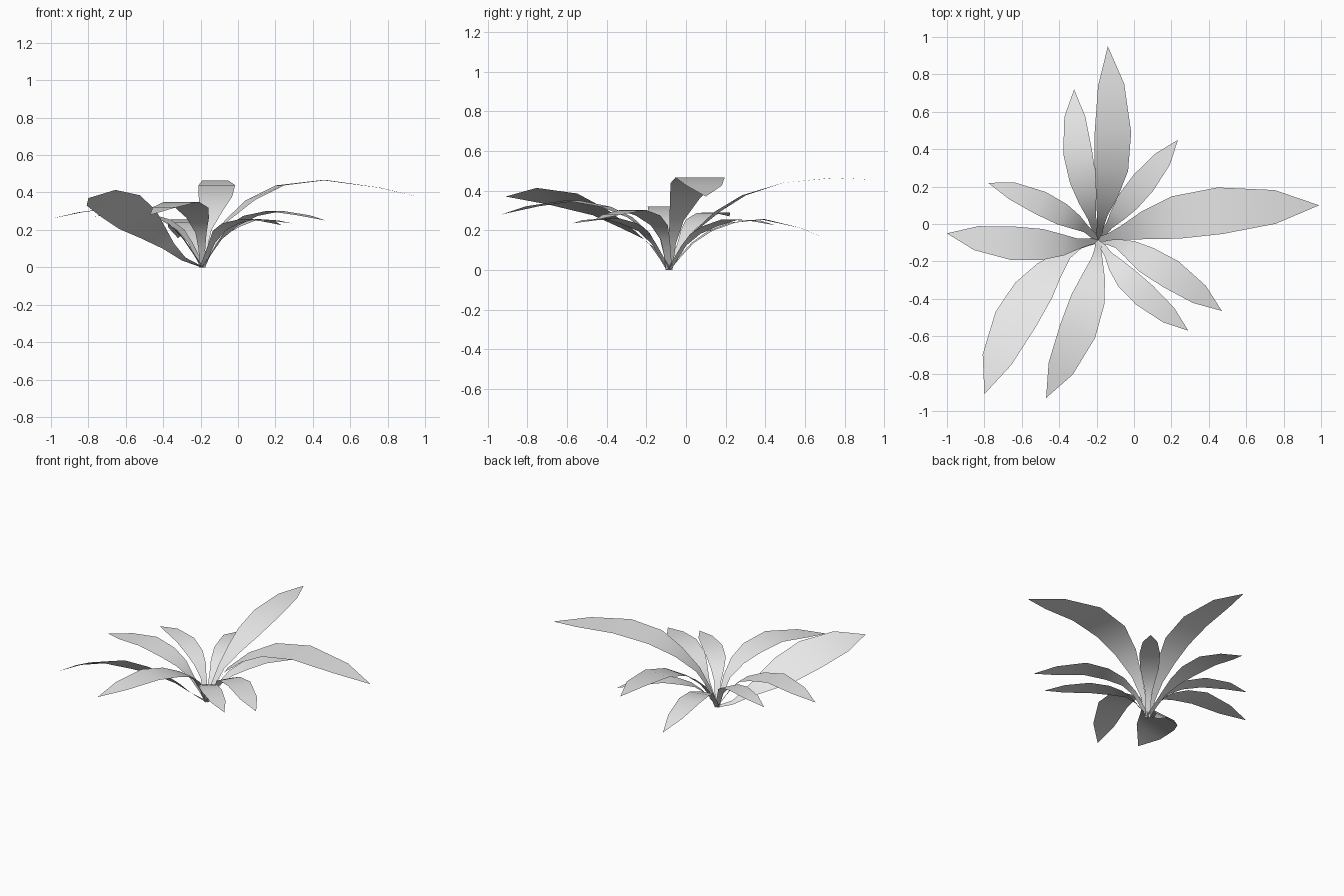
import bpy
import bmesh
import math
from mathutils import Vector

if "Cube" in bpy.data.objects:
    bpy.data.objects.remove(bpy.data.objects["Cube"], do_unlink=True)

# Single pale material for the whole plant
leaf_material = bpy.data.materials.new("pale_grey_leaf")
leaf_material.use_nodes = True
leaf_colour = (0.8, 0.8, 0.8, 1)
leaf_material.diffuse_color = leaf_colour
leaf_material.node_tree.nodes["Principled BSDF"].inputs["Base Color"].default_value = leaf_colour

ROOT = Vector((-0.19, -0.085, 0))
STEM_WIDTH = 0.035
UP = Vector((0, 0, 1))

# Blade outline: fraction along the leaf, fraction of full width
OUTLINE = [(0, 0), (0.1, 0.15), (0.2, 0.3), (0.32, 0.62), (0.45, 0.92),
           (0.62, 1), (0.83, 0.72), (1, 0)]


def smooth_path(points, steps=16):
    """Curve that passes through every point."""
    padded = [points[0] * 2 - points[1]] + points + [points[-1] * 2 - points[-2]]
    path = []
    for a, b, c, d in zip(padded, padded[1:], padded[2:], padded[3:]):
        for step in range(steps):
            t = step / steps
            path.append(b + (c - a) * (t / 2)
                        + (a * 2 - b * 5 + c * 4 - d) * (t * t / 2)
                        + (b * 3 - a - c * 3 + d) * (t ** 3 / 2))
    path.append(points[-1])
    return path


def sample(path, fraction):
    """Position and direction at a fraction of the path length."""
    lengths = [(q - p).length for p, q in zip(path, path[1:])]
    remaining = fraction * sum(lengths)
    for p, q, length in zip(path, path[1:], lengths):
        if remaining <= length:
            break
        remaining -= length
    direction = (q - p).normalized()
    return p + direction * min(remaining, length), direction


def make_leaf(name, width, points, roll=0):
    """Arching strip that narrows to a stem at the root and a pointed tip."""
    path = smooth_path([ROOT] + [Vector(p) for p in points])
    angle = math.radians(roll)
    bm = bmesh.new()
    previous = None
    for fraction, spread in OUTLINE:
        centre, direction = sample(path, fraction)
        if fraction == 1:
            tip = bm.verts.new(path[-1])
            bm.faces.new((previous[0], previous[1], tip))
            break
        side = direction.cross(UP).normalized()
        normal = side.cross(direction)
        across = side * math.cos(angle) - normal * math.sin(angle)
        half = across * max(STEM_WIDTH, width * spread) / 2
        if fraction == 0:
            half.z = 0
        edge = (bm.verts.new(centre - half), bm.verts.new(centre + half))
        if previous:
            bm.faces.new((previous[0], previous[1], edge[1], edge[0]))
        previous = edge
    mesh = bpy.data.meshes.new(name)
    bm.to_mesh(mesh)
    bm.free()
    mesh.materials.append(leaf_material)
    for face in mesh.polygons:
        face.use_smooth = True
    leaf = bpy.data.objects.new(name, mesh)
    bpy.context.collection.objects.link(leaf)
    return leaf


# Three long leaves
make_leaf("long_left_leaf", 0.25,
          [(-0.07, -0.05, 0.24), (0.2, 0.03, 0.43), (0.55, 0.08, 0.462), (0.99, 0.1, 0.37)])
make_leaf("long_back_leaf", 0.195,
          [(-0.17, 0.05, 0.2), (-0.12, 0.3, 0.38), (-0.115, 0.62, 0.46), (-0.14, 0.95, 0.455)])
make_leaf("long_front_right_leaf", 0.255,
          [(-0.3, -0.12, 0.05), (-0.39, -0.18, 0.13), (-0.52, -0.33, 0.24),
           (-0.68, -0.6, 0.36), (-0.8, -0.91, 0.37)], roll=27)

# Middle-sized leaves
make_leaf("front_leaf", 0.2,
          [(-0.2, -0.2, 0.2), (-0.24, -0.38, 0.31), (-0.32, -0.62, 0.35), (-0.47, -0.93, 0.28)])
make_leaf("right_leaf", 0.18,
          [(-0.33, -0.11, 0.2), (-0.47, -0.11, 0.28), (-0.68, -0.1, 0.32), (-1, -0.05, 0.26)])
make_leaf("back_right_leaf", 0.13,
          [(-0.28, -0.01, 0.17), (-0.4, 0.06, 0.26), (-0.58, 0.15, 0.295), (-0.78, 0.22, 0.27)])
make_leaf("back_short_leaf", 0.155,
          [(-0.23, 0.05, 0.15), (-0.27, 0.22, 0.235), (-0.31, 0.45, 0.25), (-0.32, 0.72, 0.155)])

# Short leaves on the left side
make_leaf("back_left_leaf", 0.135,
          [(-0.11, 0.02, 0.16), (0, 0.16, 0.235), (0.1, 0.28, 0.258), (0.235, 0.45, 0.225)])
make_leaf("front_left_leaf", 0.16,
          [(-0.06, -0.115, 0.19), (0.08, -0.2, 0.28), (0.23, -0.29, 0.3), (0.47, -0.465, 0.25)])
make_leaf("front_left_small_leaf", 0.135,
          [(-0.12, -0.19, 0.17), (-0.04, -0.29, 0.235), (0.09, -0.41, 0.26), (0.29, -0.57, 0.235)])
